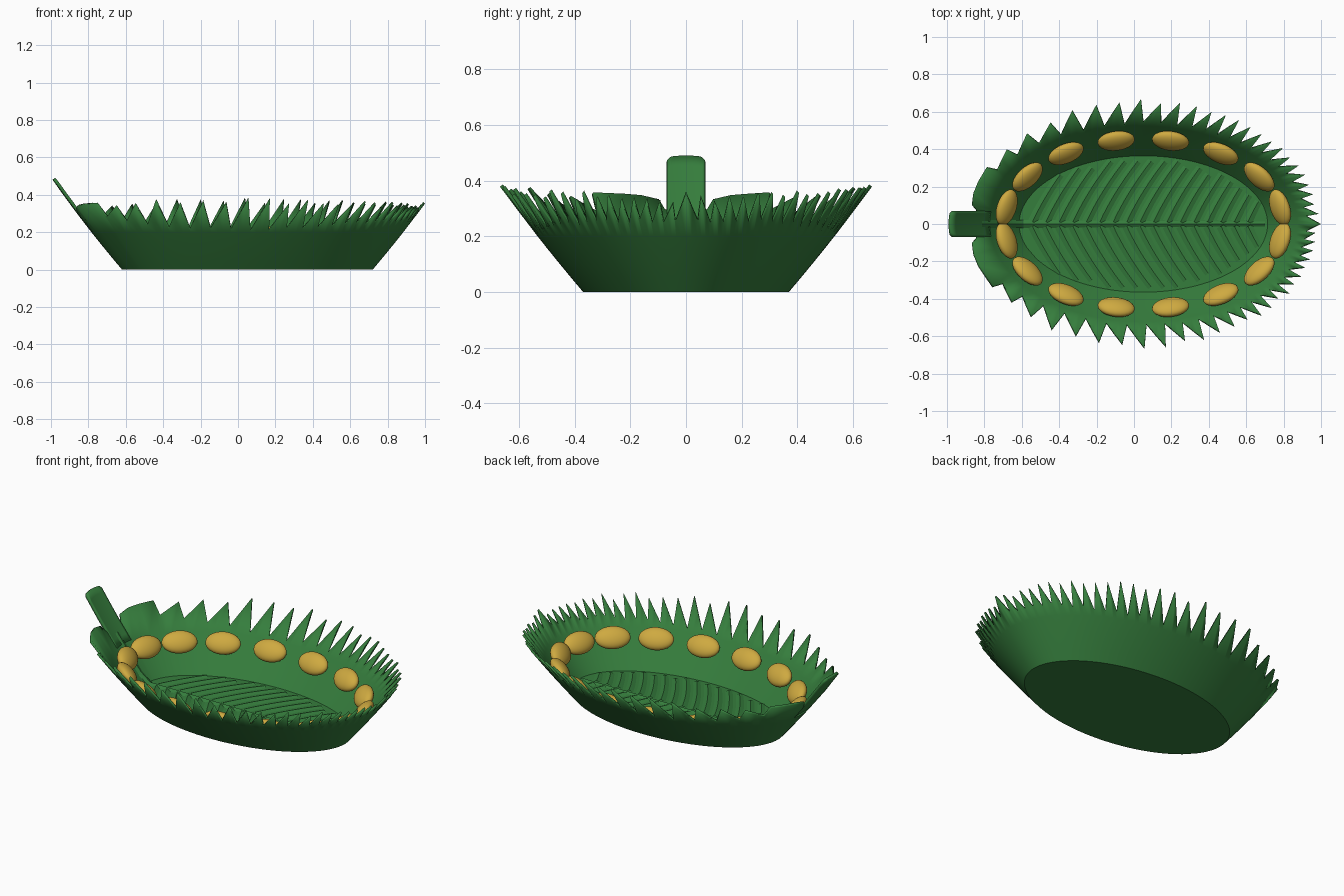
import bpy, bmesh, math, random
from mathutils import Vector, Matrix

if "Cube" in bpy.data.objects:
    bpy.data.objects.remove(bpy.data.objects["Cube"])

random.seed(4)
CX, A, B = 0.05, 0.67, 0.37      # base ellipse centre and radii


def material(name, rgb):
    m = bpy.data.materials.new(name)
    m.diffuse_color = (*rgb, 1)
    m.use_nodes = True
    m.node_tree.nodes["Principled BSDF"].inputs["Base Color"].default_value = m.diffuse_color
    return m


GREEN = material("leaf green", (0.036, 0.205, 0.046))
GOLD = material("golden yellow", (0.62, 0.40, 0.052))


def finish(bm, name, mat, angle=35, thickness=0):
    me = bpy.data.meshes.new(name)
    bm.to_mesh(me)
    bm.free()
    me.materials.append(mat)
    ob = bpy.data.objects.new(name, me)
    bpy.context.collection.objects.link(ob)
    if thickness:
        mod = ob.modifiers.new("thickness", 'SOLIDIFY')
        mod.thickness, mod.offset = thickness, -1
    bpy.ops.object.select_all(action='DESELECT')
    ob.select_set(True)
    bpy.context.view_layer.objects.active = ob
    bpy.ops.object.shade_smooth_by_angle(angle=math.radians(angle))
    return ob


def flare(z):
    """Outward spread of the wall at height z."""
    return 0.85 * z - 0.16 * z * z


def wall(phi, z):
    """Point on the wall; phi runs from the stem end (-x)."""
    d = flare(z)
    return Vector((CX - (A + d) * math.cos(phi), (B + d) * math.sin(phi), z))


def grid(bm, columns, closed=False):
    n = len(columns)
    for i in range(n if closed else n - 1):
        a, b = columns[i], columns[(i + 1) % n]
        for j in range(len(a) - 1):
            bm.faces.new((a[j], b[j], b[j + 1], a[j + 1]))


# Rim outline for one side: smooth lobe by the stem, then teeth leaning to +x
def valley(phi):
    if phi > math.pi / 2:
        return 0.212 + 0.04 * math.cos(phi) ** 2
    return 0.212 + 0.11 * math.cos(phi) ** 3


def half_rim(first, ratio):
    """List of (phi at the wall, height, lean of the rim point)."""
    rim = [(0.06, 0.27, 0), (0.13, 0.29, 0), (0.16, 0.325, 0), (0.26, 0.34, 0),
           (0.36, 0.345, 0), (first - 0.02, 0.35, 0.02)]
    steps = [max(0.085, 0.19 * ratio ** k) for k in range(25)]
    scale = (math.pi - first) / sum(steps)
    tip = first
    for k, s in enumerate(steps):
        s *= scale
        nxt = tip + s
        v = tip + s * 0.12
        last = k == len(steps) - 1
        lean = 0 if last else 0.25 * s
        height = 0.335 + 0.03 * math.sin(nxt) ** 2 + random.uniform(-0.02, 0.012)
        if last:
            height = 0.353
        if abs(nxt - 1.52) < s / 2:
            height = 0.378
        zv = valley(v) + random.uniform(-0.005, 0.01)
        end = nxt - lean
        rim += [(v, zv, 0),
                (v + 0.5 * (end - v), zv + 0.45 * (height - zv), 0.45 * lean),
                (end, height, lean)]
        tip = nxt
    return rim


back = half_rim(0.49, 0.93)
front = half_rim(0.55, 0.95)
rim = [(0, 0.27, 0)] + back + [(-p, z, -l) for p, z, l in reversed(front[:-1])]

# Leaf bowl with flat base and serrated wall
bm = bmesh.new()
columns = []
for phi, top, lean in rim:
    col = [bm.verts.new(wall(phi, z)) for z in (0, 0.05, 0.1, 0.15, 0.2)]
    col.append(bm.verts.new(wall(phi + lean, top)))
    columns.append(col)
grid(bm, columns, True)
base = bm.faces.new([c[0] for c in columns])
bmesh.ops.recalc_face_normals(bm, faces=bm.faces)
base.normal_update()
if base.normal.z > 0:
    bmesh.ops.reverse_faces(bm, faces=bm.faces)
finish(bm, "leaf_bowl", GREEN, 35, 0.013)

# Stem: a strip continuing the wall upward with slightly rounded corners
bm = bmesh.new()
columns = []
for i in range(13):
    u = -1 + i / 6
    y = 0.07 * u
    top = 0.481 - 0.006 * u * u - 0.012 * abs(u) ** 14
    col = []
    for j in range(9):
        z = 0.2 + (top - 0.2) * j / 8
        d = flare(z)
        x = CX - (A + d) * math.sqrt(1 - (y / (B + d)) ** 2)
        col.append(bm.verts.new((x, y, z)))
    columns.append(col)
grid(bm, columns)
bm.normal_update()
if next(iter(bm.faces)).normal.x > 0:
    bmesh.ops.reverse_faces(bm, faces=bm.faces)
finish(bm, "stem", GREEN, 35, 0.016)


# Raised veins: triangular ridges along a path, tapering to the end
def ridge(bm, pts, w0, w1, h):
    rows = []
    for i, p in enumerate(pts):
        t = (pts[min(i + 1, len(pts) - 1)] - pts[max(i - 1, 0)]).normalized()
        side = Vector((-t.y, t.x, 0)).normalized()
        f = i / (len(pts) - 1)
        w = w0 + (w1 - w0) * f
        rows.append([bm.verts.new(q) for q in (
            p - side * w / 2, p + Vector((0, 0, h * (1 - 0.4 * f))), p + side * w / 2)])
    grid(bm, rows)


FLOOR = 0.0125
bm = bmesh.new()
path = [wall(0, z) + Vector((0.01, 0, 0.008)) for z in (0.25, 0.18, 0.1, 0.05)]
path += [Vector((-0.59 + 1.29 * i / 10, 0, FLOOR)) for i in range(11)]
ridge(bm, path, 0.05, 0.025, 0.014)
bmesh.ops.recalc_face_normals(bm, faces=bm.faces)
finish(bm, "midrib", GREEN, 30)

bm = bmesh.new()
for sign in (-1, 1):
    for k in range(18):
        x0 = -0.62 + k * 0.072
        pts = []
        for i in range(60):
            y = 0.012 + i * 0.006
            x = x0 + 0.45 * y + 0.5 * y * y
            if ((x - CX) / A) ** 2 + (y / B) ** 2 > 0.95:
                break
            if i % 6 == 0:
                pts.append(Vector((x, sign * y, FLOOR)))
        if len(pts) > 1:
            ridge(bm, pts, 0.05, 0.04, 0.011)
bmesh.ops.recalc_face_normals(bm, faces=bm.faces)
finish(bm, "side_veins", GREEN, 20)

# Ring of golden beads lying flat against the inside of the wall
for k in range(16):
    a = (k + 0.5) * math.tau / 16
    bm = bmesh.new()
    bmesh.ops.create_uvsphere(bm, u_segments=24, v_segments=14, radius=1)
    ob = finish(bm, f"bead_{k + 1}", GOLD, 60)
    heading = math.atan2(0.458 * math.cos(a), -0.75 * math.sin(a))
    place = Vector((CX + 0.745 * math.cos(a), 0.453 * math.sin(a), 0.178))
    ob.matrix_world = (Matrix.Translation(place) @ Matrix.Rotation(heading, 4, 'Z')
                       @ Matrix.Rotation(math.radians(-48), 4, 'X')
                       @ Matrix.Diagonal((0.1, 0.066, 0.038, 1)))
